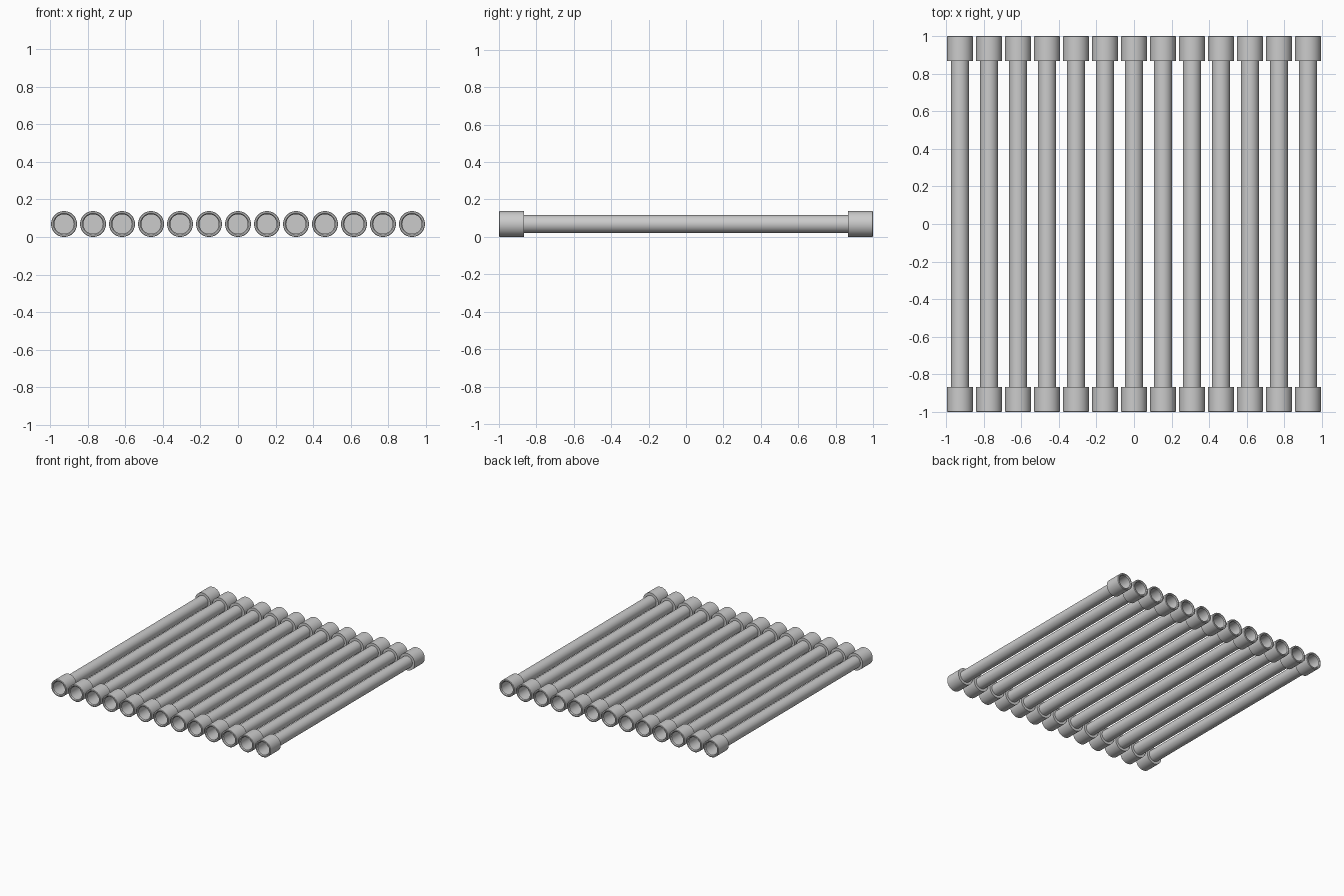
import bpy, bmesh, math

if "Cube" in bpy.data.objects:
    bpy.data.objects.remove(bpy.data.objects["Cube"])

COUNT = 13
R_COLLAR = 0.069   # outer radius of end collars
R_TUBE = 0.048     # radius of the long tube
R_BORE = 0.052     # radius of the socket in each collar
X_END = 1.0 - 0.005 - R_COLLAR
SEGMENTS = 32


def lathe_y(name, profile, x, z):
    """Revolve (radius, y) points around a line parallel to y."""
    bm = bmesh.new()
    rings = []
    for r, y in profile:
        if r == 0:
            rings.append([bm.verts.new((0, y, 0))])
        else:
            rings.append([bm.verts.new((r * math.cos(a), y, r * math.sin(a)))
                          for a in (2 * math.pi * i / SEGMENTS for i in range(SEGMENTS))])
    for a, b in zip(rings, rings[1:]):
        for i in range(SEGMENTS):
            j = (i + 1) % SEGMENTS
            if len(a) == 1:
                bm.faces.new((a[0], b[i], b[j]))
            elif len(b) == 1:
                bm.faces.new((a[i], b[0], a[j]))
            else:
                bm.faces.new((a[i], b[i], b[j], a[j]))
    bmesh.ops.recalc_face_normals(bm, faces=bm.faces)
    mesh = bpy.data.meshes.new(name)
    bm.to_mesh(mesh)
    bm.free()
    obj = bpy.data.objects.new(name, mesh)
    obj.location = (x, 0, z)
    bpy.context.collection.objects.link(obj)
    bpy.ops.object.select_all(action='DESELECT')
    obj.select_set(True)
    bpy.context.view_layer.objects.active = obj
    bpy.ops.object.shade_smooth_by_angle(angle=math.radians(35))


# Half profile: socket floor, bore, rim, collar wall, step, tube
half = [(0, -0.88), (R_BORE, -0.88), (R_BORE, -0.993), (R_BORE + 0.006, -1.0),
        (R_COLLAR - 0.003, -1.0), (R_COLLAR, -0.997), (R_COLLAR, -0.867), (R_TUBE, -0.867)]
profile = half + [(r, -y) for r, y in reversed(half)]

# Row of identical rods with a socketed collar on both ends
for n in range(COUNT):
    x = -X_END + 2 * X_END * n / (COUNT - 1)
    lathe_y(f"roller_rod_{n + 1}", profile, x, R_COLLAR)
